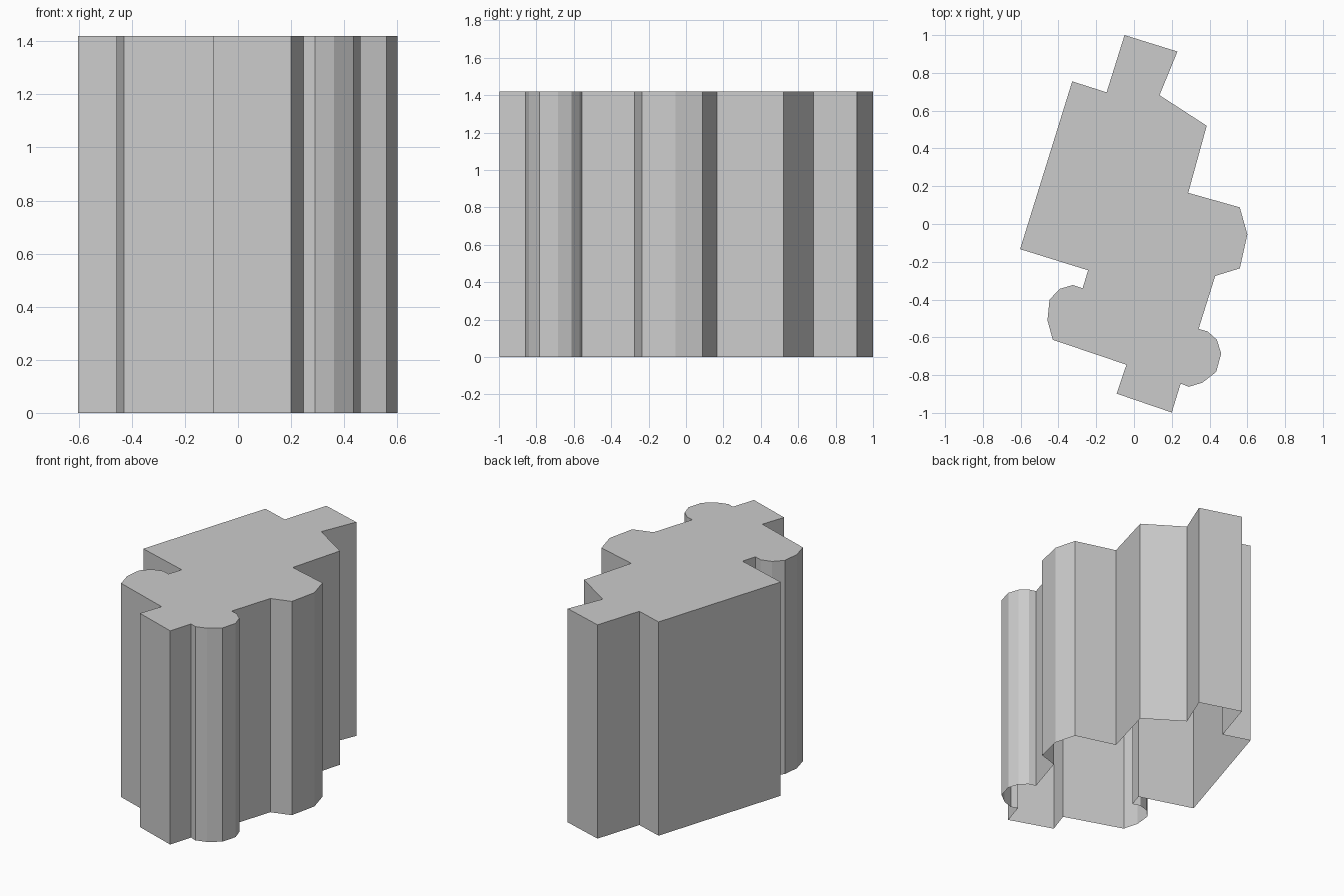
import bpy, bmesh

if "Cube" in bpy.data.objects:
    bpy.data.objects.remove(bpy.data.objects["Cube"])

HEIGHT = 1.42

# Building footprint, walked clockwise from the back
back_right = [(-0.05, 1.0), (0.23, 0.913), (0.135, 0.682), (0.385, 0.52), (0.287, 0.165)]
side_bay = [(0.56, 0.088), (0.60, -0.055), (0.56, -0.235), (0.43, -0.275), (0.342, -0.555)]
front_right_turret = [(0.39, -0.569), (0.438, -0.612), (0.462, -0.685), (0.435, -0.783),
                      (0.362, -0.84), (0.29, -0.862), (0.247, -0.845)]
front_wing = [(0.20, -0.998), (-0.092, -0.898), (-0.04, -0.745)]
left_turret = [(-0.43, -0.613), (-0.458, -0.51), (-0.447, -0.40), (-0.392, -0.343),
               (-0.323, -0.323), (-0.272, -0.34)]
back_left = [(-0.243, -0.245), (-0.603, -0.133), (-0.327, 0.755), (-0.145, 0.697)]
footprint = (back_right + side_bay + front_right_turret + front_wing
             + left_turret + back_left)[::-1]

# Flat roof and outer walls; the underside is open
bm = bmesh.new()
base = [bm.verts.new((x, y, 0)) for x, y in footprint]
top = [bm.verts.new((x, y, HEIGHT)) for x, y in footprint]
bm.faces.new(top)
n = len(footprint)
for i in range(n):
    j = (i + 1) % n
    bm.faces.new((base[i], base[j], top[j], top[i]))

mesh = bpy.data.meshes.new("building_shell")
bm.to_mesh(mesh)
bm.free()
bpy.context.collection.objects.link(bpy.data.objects.new("building_shell", mesh))
